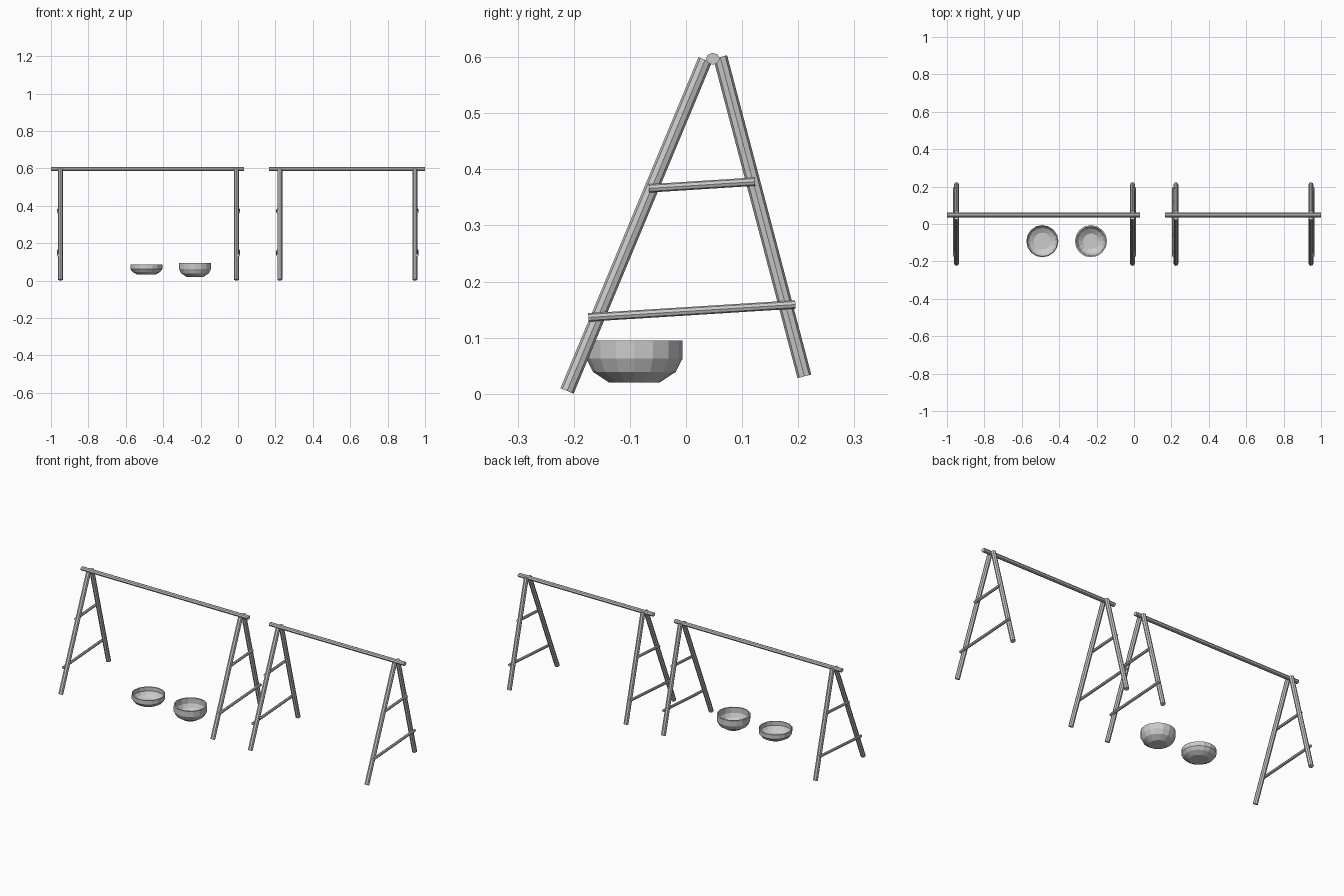
import bpy, bmesh
from math import cos, sin, pi
from mathutils import Vector

if "Cube" in bpy.data.objects:
    bpy.data.objects.remove(bpy.data.objects["Cube"])


def finish(name, bm):
    bmesh.ops.recalc_face_normals(bm, faces=bm.faces)
    me = bpy.data.meshes.new(name)
    bm.to_mesh(me)
    bm.free()
    ob = bpy.data.objects.new(name, me)
    bpy.context.collection.objects.link(ob)
    return ob


def rod(name, a, b, r, sides=8, squash=1.0):
    """Faceted rod between two points; squash flattens it across x-free axis."""
    a, b = Vector(a), Vector(b)
    d = (b - a).normalized()
    u = Vector((0, 1, 0)) if abs(d.x) > 0.9 else Vector((1, 0, 0))
    v = d.cross(u)
    bm = bmesh.new()
    rings = []
    for p in (a, b):
        rings.append([bm.verts.new(p + u * r * cos(2 * pi * i / sides)
                                   + v * r * squash * sin(2 * pi * i / sides))
                      for i in range(sides)])
    for i in range(sides):
        j = (i + 1) % sides
        bm.faces.new((rings[0][i], rings[0][j], rings[1][j], rings[1][i]))
    bm.faces.new(rings[0])
    bm.faces.new(rings[1])
    return finish(name, bm)


def bowl(name, x, y, profile, sides=16):
    """Lathe a (radius, z) profile, closing both ends with flat discs."""
    bm = bmesh.new()
    rings = [[bm.verts.new((x + r * cos(2 * pi * i / sides),
                            y + r * sin(2 * pi * i / sides), z))
              for i in range(sides)] for r, z in profile]
    for lo, hi in zip(rings, rings[1:]):
        for i in range(sides):
            j = (i + 1) % sides
            bm.faces.new((lo[i], lo[j], hi[j], hi[i]))
    bm.faces.new(rings[0])
    bm.faces.new(rings[-1])
    return finish(name, bm)


# A-frame trestles; rungs sit on the outer face of each one
for n, (x, side) in enumerate([(-0.949, -1), (-0.008, 1), (0.224, -1), (0.946, 1)], 1):
    rod(f"front_leg_{n}", (x, -0.212, 0.005), (x, 0.034, 0.595), 0.0127)
    rod(f"back_leg_{n}", (x, 0.211, 0.031), (x, 0.061, 0.600), 0.0127)
    rx = x + side * 0.012
    rod(f"lower_rung_{n}", (rx, -0.174, 0.136), (rx, 0.195, 0.159), 0.0075)
    rod(f"upper_rung_{n}", (rx, -0.066, 0.366), (rx, 0.123, 0.378), 0.0075)

# Horizontal poles resting in the frame tops
rod("long_pole", (-1.0, 0.048, 0.597), (0.033, 0.048, 0.597), 0.0125, squash=0.85)
rod("short_pole", (0.166, 0.048, 0.597), (1.0, 0.048, 0.597), 0.0125, squash=0.85)

# Bowls: outside going up, over the rim, then down the inside
bowl("shallow_bowl", -0.49, -0.092,
     [(0.048, 0.032), (0.074, 0.046), (0.086, 0.062), (0.086, 0.086),
      (0.081, 0.086), (0.081, 0.063), (0.070, 0.049), (0.046, 0.037)])
bowl("deep_bowl", -0.23, -0.092,
     [(0.045, 0.020), (0.074, 0.039), (0.086, 0.063), (0.086, 0.095),
      (0.078, 0.095), (0.078, 0.064), (0.067, 0.043), (0.042, 0.026)])
